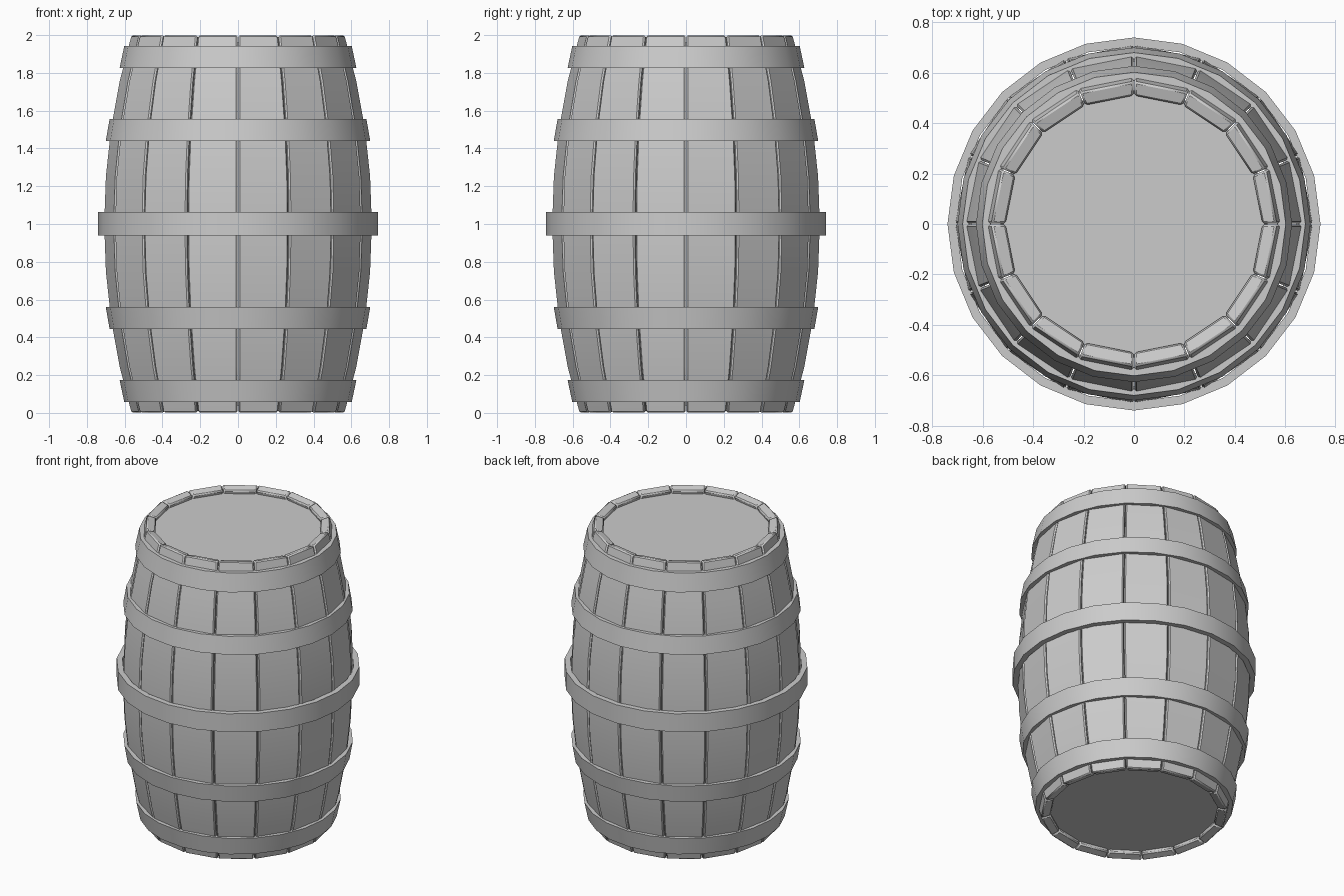
import bpy, bmesh, math

if "Cube" in bpy.data.objects:
    bpy.data.objects.remove(bpy.data.objects["Cube"])

R, CX = 3.52, -2.81      # bend circle of the staves in the r-z plane
THICK, STAVES, SEGS = 0.06, 16, 8
END = math.asin(1 / R)


def make_object(name, bm):
    bmesh.ops.recalc_face_normals(bm, faces=bm.faces)
    mesh = bpy.data.meshes.new(name)
    bm.to_mesh(mesh)
    bm.free()
    ob = bpy.data.objects.new(name, mesh)
    bpy.context.collection.objects.link(ob)
    return ob


def smooth(ob):
    bpy.ops.object.select_all(action='DESELECT')
    ob.select_set(True)
    bpy.context.view_layer.objects.active = ob
    bpy.ops.object.shade_smooth_by_angle(angle=math.radians(25))


# staves: bent planks with chamfered edges
bm = bmesh.new()
for i in range(STAVES):
    a0, a1 = (2 * math.pi * k / STAVES for k in (i, i + 1))
    gap = 0.004
    a0, a1 = a0 + gap, a1 - gap
    rings = []
    for s in range(SEGS + 1):
        t = -END + 2 * END * s / SEGS
        ring = []
        for rad, a in ((R, a0), (R, a1), (R - THICK, a1), (R - THICK, a0)):
            r, z = CX + rad * math.cos(t), 1 + rad * math.sin(t)
            ring.append(bm.verts.new((r * math.cos(a), r * math.sin(a), z)))
        rings.append(ring)
    bm.faces.new(rings[0])
    bm.faces.new(rings[-1])
    for lo, hi in zip(rings, rings[1:]):
        for k in range(4):
            n = (k + 1) % 4
            bm.faces.new((lo[k], lo[n], hi[n], hi[k]))
staves = make_object("staves", bm)
bev = staves.modifiers.new("chamfer", 'BEVEL')
bev.width = 0.008
bev.segments = 1
bev.limit_method = 'ANGLE'
bev.angle_limit = math.radians(30)
smooth(staves)


# hoops: 24-sided tapered bands
def hoop(name, z0, r0, z1, r1, thick=0.035, n=24):
    bm = bmesh.new()
    profile = [(r0, z0), (r1, z1), (r1 - thick, z1), (r0 - thick, z0)]
    cols = []
    for i in range(n):
        a = 2 * math.pi * i / n
        cols.append([bm.verts.new((r * math.cos(a), r * math.sin(a), z))
                     for r, z in profile])
    for i in range(n):
        c, d = cols[i], cols[(i + 1) % n]
        for k in range(4):
            m = (k + 1) % 4
            bm.faces.new((c[k], d[k], d[m], c[m]))
    smooth(make_object(name, bm))


hoop("middle_hoop", 0.94, 0.74, 1.063, 0.74)
for name, z0, r0, z1, r1 in (("end_hoop", 0.057, 0.602, 0.175, 0.627),
                             ("quarter_hoop", 0.445, 0.68, 0.56, 0.70)):
    hoop("lower_" + name, z0, r0, z1, r1)
    hoop("upper_" + name, 2 - z1, r1, 2 - z0, r0)

# heads: flat discs closing both ends
for name, z in (("bottom_head", 0.06), ("top_head", 1.94)):
    bm = bmesh.new()
    bmesh.ops.create_cone(bm, cap_ends=True, segments=32, radius1=0.53,
                          radius2=0.53, depth=0.04)
    ob = make_object(name, bm)
    ob.location.z = z
